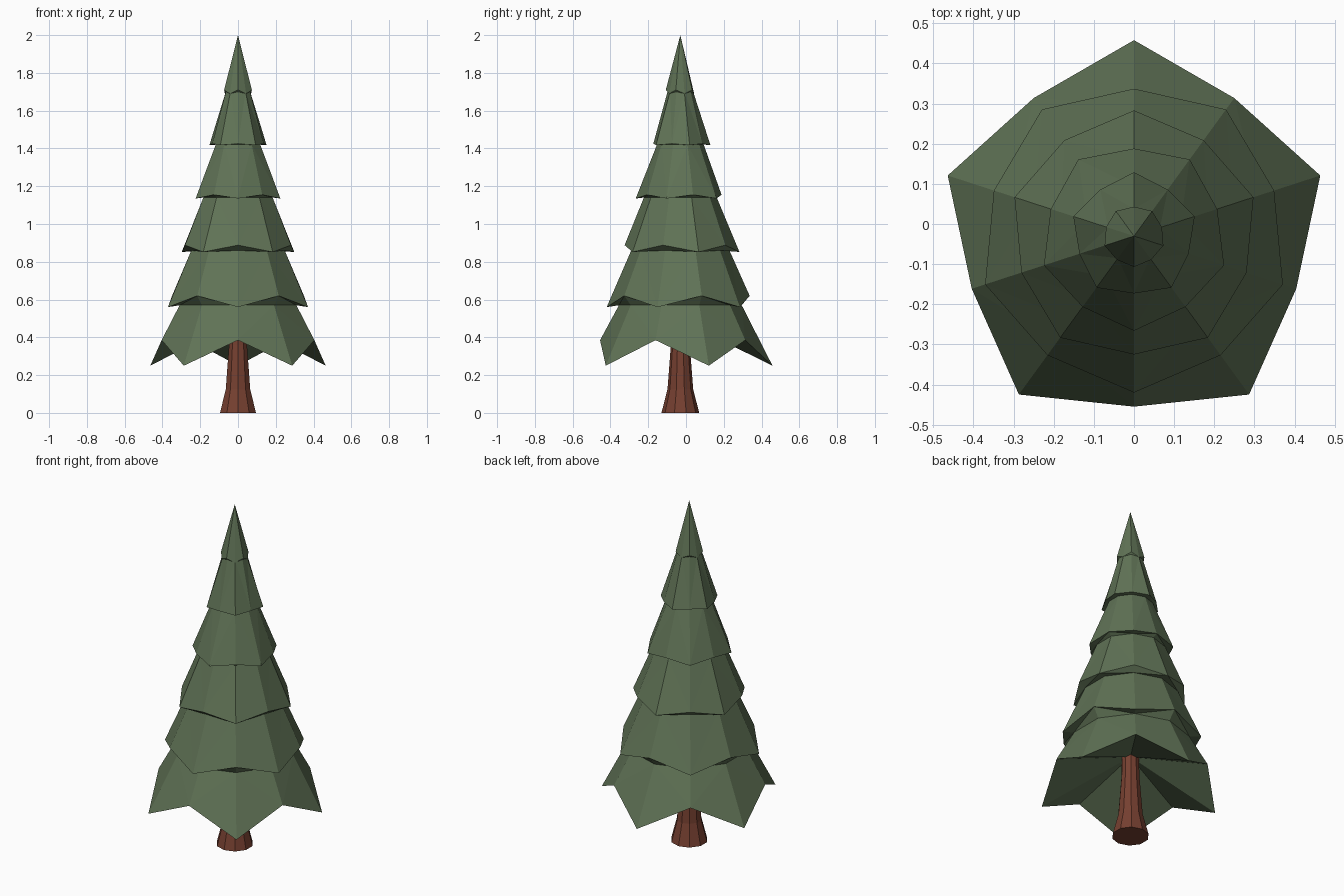
import bpy
from math import cos, sin, radians

if "Cube" in bpy.data.objects:
    bpy.data.objects.remove(bpy.data.objects["Cube"])

AXIS_Y = -0.03   # the tree axis sits slightly in front of the origin
SIDES = 10


def material(name, color):
    m = bpy.data.materials.new(name)
    m.diffuse_color = (*color, 1)
    m.use_nodes = True
    m.node_tree.nodes["Principled BSDF"].inputs["Base Color"].default_value = m.diffuse_color
    return m


def ring(even, odd):
    """Ten points round the axis, alternating two (radius, z) pairs, from +y."""
    pts = []
    for i in range(SIDES):
        r, z = (even, odd)[i % 2]
        a = radians(90 + 360 / SIDES * i)
        pts.append((r * cos(a), AXIS_Y + r * sin(a), z))
    return pts


def lathe(name, rings, bottom_z, top_z, mat):
    """Join the rings with quads and close both ends with fans to a centre point."""
    verts = [p for r in rings for p in r]
    verts += [(0, AXIS_Y, bottom_z), (0, AXIS_Y, top_z)]
    low, high = len(verts) - 2, len(verts) - 1
    last = (len(rings) - 1) * SIDES
    faces = []
    for i in range(SIDES):
        j = (i + 1) % SIDES
        faces.append((low, j, i))
        faces.append((high, last + i, last + j))
        for k in range(len(rings) - 1):
            a, b = k * SIDES, (k + 1) * SIDES
            # split quads so the alternating rings stay crisp
            if i % 2:
                faces += [(a + i, a + j, b + j), (a + i, b + j, b + i)]
            else:
                faces += [(a + i, a + j, b + i), (a + j, b + j, b + i)]
    me = bpy.data.meshes.new(name)
    me.from_pydata(verts, [], faces)
    me.materials.append(mat)
    ob = bpy.data.objects.new(name, me)
    bpy.context.collection.objects.link(ob)
    return ob


green = material("needle green", (0.117, 0.171, 0.093))
brown = material("bark brown", (0.181, 0.051, 0.030))

# trunk, flared at the foot
lathe("trunk", [ring((r, z), (r, z)) for r, z in
                [(0.10, 0), (0.068, 0.125), (0.05, 0.36), (0.045, 0.55)]],
      0, 0.55, brown)

# foliage tiers: branch tip (r, z), notch (r, z), then the neck (r, z) above
tiers = [
    ((0.488, 0.25), (0.425, 0.385), (0.325, 0.57)),
    ((0.390, 0.56), (0.367, 0.62), (0.260, 0.86)),
    ((0.313, 0.852), (0.295, 0.888), (0.193, 1.14)),
    ((0.236, 1.135), (0.218, 1.155), (0.123, 1.422)),
    ((0.159, 1.418), (0.143, 1.425), (0.068, 1.70)),
    ((0.077, 1.71), (0.073, 1.69), None),
]
rings = []
for n, (tip, notch, neck) in enumerate(tiers):
    # each tier is turned by one step so tips sit above notches
    rings.append(ring(tip, notch) if n % 2 == 0 else ring(notch, tip))
    if neck:
        rings.append(ring(neck, neck))
lathe("foliage", rings, 0.49, 2.0, green)
